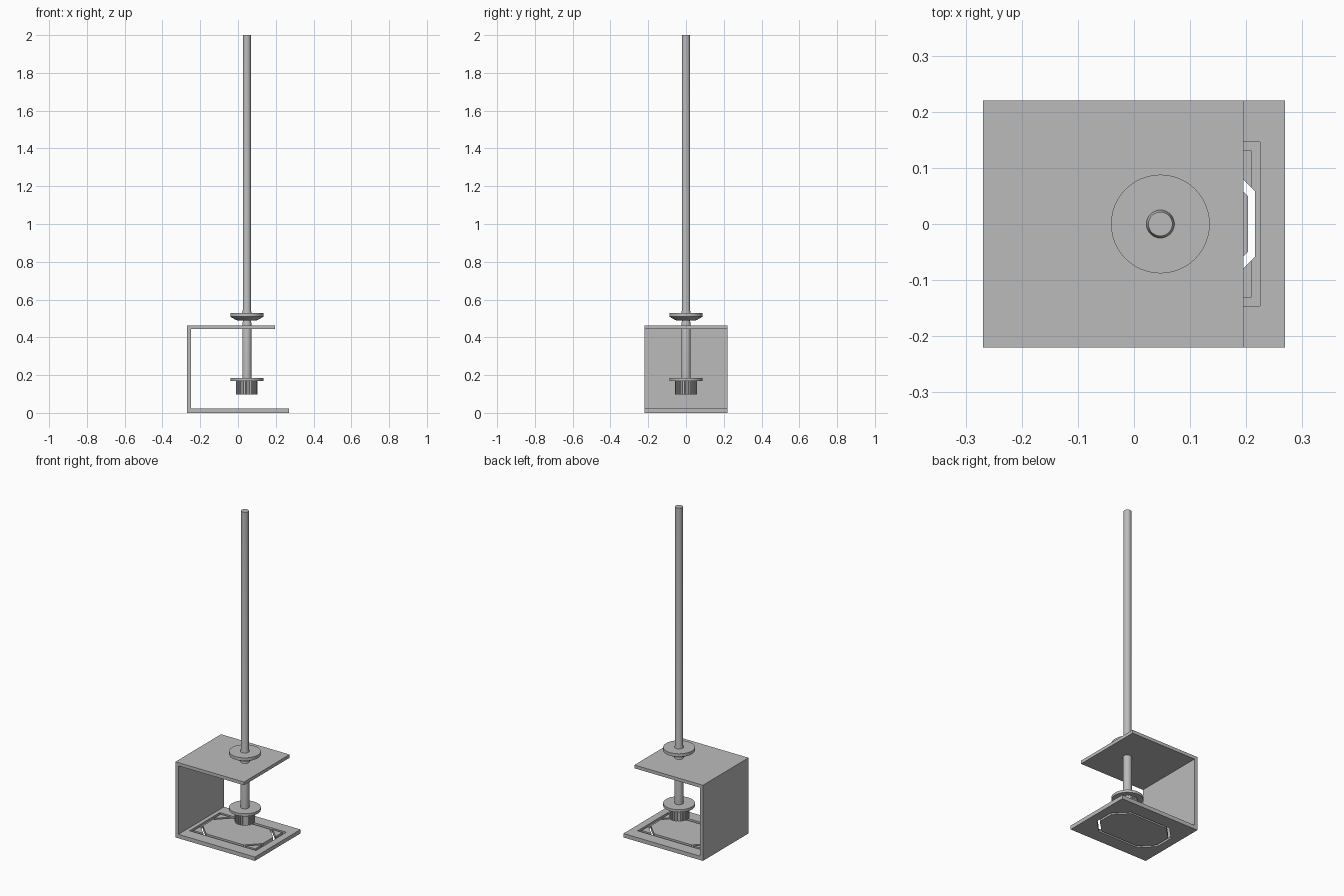
import bpy, bmesh, math
from mathutils import Vector

cube = bpy.data.objects.get("Cube")
if cube:
    bpy.data.objects.remove(cube, do_unlink=True)

steel = bpy.data.materials.new("grey_steel")
steel.use_nodes = True
GREY = (0.5, 0.5, 0.5, 1)
steel.diffuse_color = GREY
steel.node_tree.nodes["Principled BSDF"].inputs["Base Color"].default_value = GREY

AXIS_X = 0.047
W = 0.2205          # half depth of the bracket
LEFT, T = -0.269, 0.02


def finish(name, bm, smooth=False):
    bmesh.ops.recalc_face_normals(bm, faces=bm.faces)
    mesh = bpy.data.meshes.new(name)
    bm.to_mesh(mesh)
    bm.free()
    obj = bpy.data.objects.new(name, mesh)
    bpy.context.collection.objects.link(obj)
    mesh.materials.append(steel)
    if smooth:
        bpy.ops.object.select_all(action='DESELECT')
        obj.select_set(True)
        bpy.context.view_layer.objects.active = obj
        bpy.ops.object.shade_smooth_by_angle(angle=math.radians(35))
    return obj


def extrude_outline(name, points, offset):
    """Prism from a closed outline."""
    bm = bmesh.new()
    face = bm.faces.new([bm.verts.new(p) for p in points])
    new = bmesh.ops.extrude_face_region(bm, geom=[face])["geom"]
    bmesh.ops.translate(bm, vec=offset, verts=[v for v in new if isinstance(v, bmesh.types.BMVert)])
    return finish(name, bm)


def ring_prism(name, outer, inner, z0, z1):
    """Closed band between two matching outlines."""
    bm = bmesh.new()
    loops = [[bm.verts.new((x, y, z)) for x, y in pts]
             for pts, z in ((outer, z0), (outer, z1), (inner, z1), (inner, z0))]
    n = len(outer)
    for k in range(4):
        a, b = loops[k], loops[(k + 1) % 4]
        for i in range(n):
            j = (i + 1) % n
            bm.faces.new((a[i], a[j], b[j], b[i]))
    return finish(name, bm)


def lathe(name, profile, sides=48):
    """Turned part on the screw axis; profile is (radius, height)."""
    bm = bmesh.new()
    rings = []
    for r, z in profile:
        rings.append([bm.verts.new((AXIS_X + r * math.cos(2 * math.pi * i / sides),
                                    r * math.sin(2 * math.pi * i / sides), z)) for i in range(sides)])
    for a, b in zip(rings, rings[1:]):
        for i in range(sides):
            j = (i + 1) % sides
            bm.faces.new((a[i], a[j], b[j], b[i]))
    bm.faces.new(rings[0])
    bm.faces.new(rings[-1])
    return finish(name, bm, smooth=True)


def cut(target, cutter):
    mod = target.modifiers.new("cut", 'BOOLEAN')
    mod.operation, mod.solver, mod.object = 'DIFFERENCE', 'EXACT', cutter
    bpy.context.view_layer.objects.active = target
    bpy.ops.object.modifier_apply(modifier=mod.name)
    bpy.data.objects.remove(cutter, do_unlink=True)


def rect(x, y):
    return [(x, y), (-x, y), (-x, -y), (x, -y)]


def octagon(x, y, c):
    return [(x, y - c), (x - c, y), (c - x, y), (-x, y - c),
            (-x, c - y), (c - x, -y), (x - c, -y), (x, c - y)]


# C-shaped bracket
z_low, z_under, z_top = 0.024, 0.443, 0.463
profile = [(LEFT, 0), (0.269, 0), (0.269, z_low), (LEFT + T, z_low),
           (LEFT + T, z_under), (0.195, z_under), (0.195, z_top), (LEFT, z_top)]
bracket = extrude_outline("bracket", [(x, -W, z) for x, z in profile], Vector((0, 2 * W, 0)))

# Rectangular groove and octagonal slot in the lower plate
cut(bracket, ring_prism("groove_cutter", rect(0.225, 0.146), rect(0.209, 0.131), 0.012, 0.04))
cut(bracket, ring_prism("slot_cutter", octagon(0.216, 0.138, 0.08),
                        octagon(0.203, 0.126, 0.076), -0.02, 0.04))

# Long upright rod, and the thicker screw through the upper plate
lathe("upright_rod", [(0.025, 0.52), (0.025, 0.53), (0.0215, 0.545), (0.0215, 2.0)])
lathe("screw", [(0.024, 0.16), (0.024, 0.475), (0.019, 0.492)])

# Tapered flange above the upper plate
lathe("upper_flange", [(0.046, 0.489), (0.056, 0.491), (0.088, 0.509), (0.088, 0.528)])

# Flat disc and ribbed knob at the bottom of the screw
lathe("lower_disc", [(0.088, 0.17), (0.088, 0.186)])
ribs = 24
outline = []
for i in range(ribs):
    for k, r in ((0.0, 0.057), (0.5, 0.057), (0.6, 0.051), (0.9, 0.051)):
        a = 2 * math.pi * (i + k) / ribs
        outline.append((AXIS_X + r * math.cos(a), r * math.sin(a), 0.098))
extrude_outline("ribbed_knob", outline, Vector((0, 0, 0.074)))
